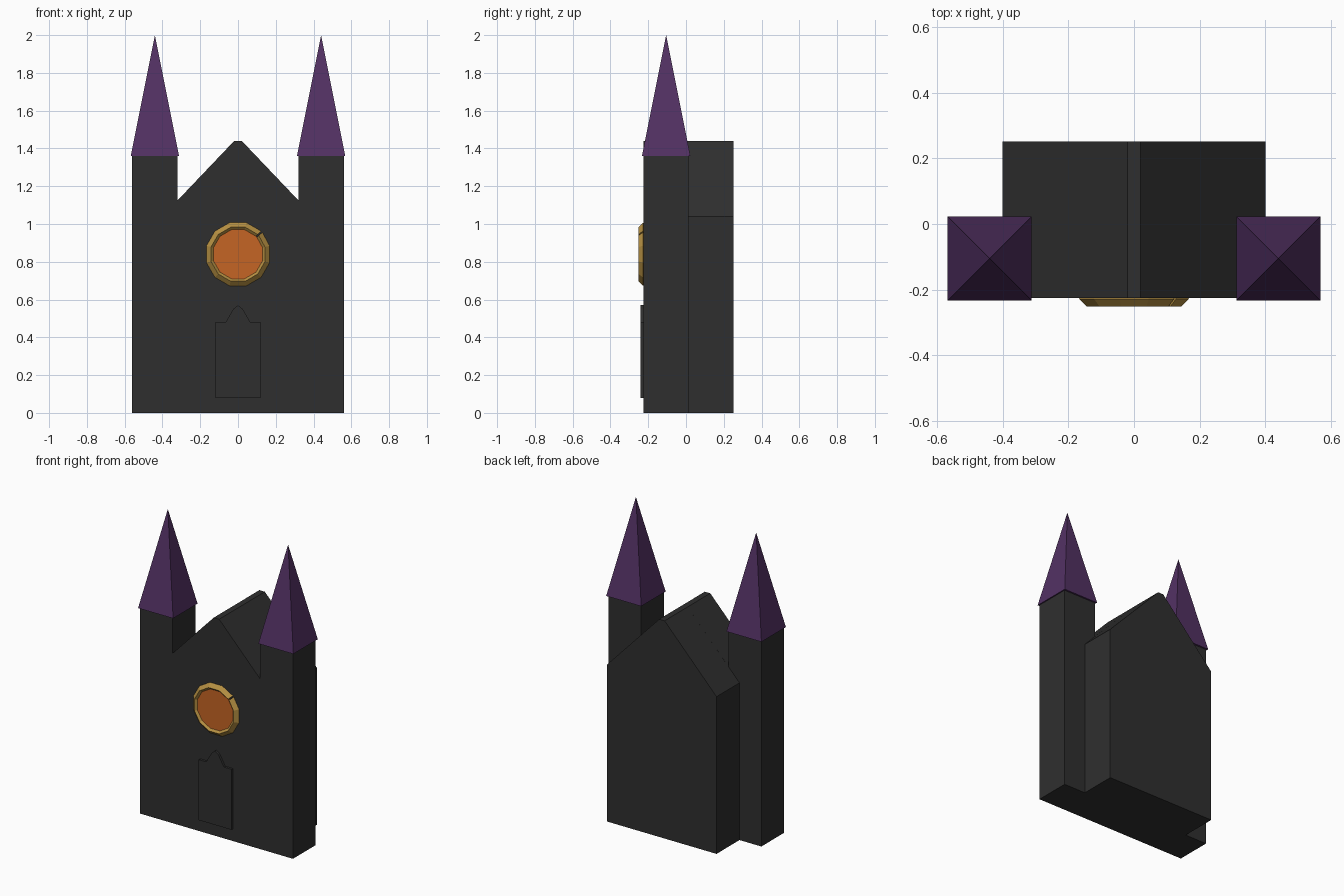
import bpy, bmesh
from math import sin, cos, radians

cube = bpy.data.objects.get("Cube")
if cube:
    bpy.data.objects.remove(cube, do_unlink=True)


def material(name, rgb):
    m = bpy.data.materials.new(name)
    m.use_nodes = True
    m.diffuse_color = (*rgb, 1)
    m.node_tree.nodes["Principled BSDF"].inputs["Base Color"].default_value = (*rgb, 1)
    return m


STONE = material("dark stone", (0.028, 0.028, 0.028))
PURPLE = material("purple slate", (0.085, 0.031, 0.125))
GOLD = material("gold trim", (0.47, 0.28, 0.055))
ORANGE = material("orange glass", (0.56, 0.13, 0.018))


def finish(name, bm, mat):
    bmesh.ops.recalc_face_normals(bm, faces=bm.faces)
    mesh = bpy.data.meshes.new(name)
    bm.to_mesh(mesh)
    bm.free()
    mesh.materials.append(mat)
    obj = bpy.data.objects.new(name, mesh)
    bpy.context.collection.objects.link(obj)
    return obj


def extrude_profile(name, outline, front, back, mat):
    """Solid from an x-z outline, running from y = front to y = back."""
    bm = bmesh.new()
    face = bm.faces.new([bm.verts.new((x, front, z)) for x, z in outline])
    moved = bmesh.ops.extrude_face_region(bm, geom=[face], use_keep_orig=True)["geom"]
    verts = [v for v in moved if isinstance(v, bmesh.types.BMVert)]
    bmesh.ops.translate(bm, verts=verts, vec=(0, back - front, 0))
    return finish(name, bm, mat)


def mirrored(half):
    """Complete a right-hand half outline across x = 0."""
    return half + [(-x, z) for x, z in reversed(half) if x > 0]


FRONT, MID, BACK = -0.225, 0.012, 0.252

# Facade with twin towers and the gable between them
extrude_profile("facade", mirrored([(0.56, 0), (0.56, 1.365), (0.32, 1.365),
                                    (0.32, 1.125), (0.02, 1.44)]), FRONT, MID, STONE)

# Hall behind the facade
extrude_profile("hall", mirrored([(0.4, 0), (0.4, 1.04), (0.02, 1.44)]), MID, BACK, STONE)

# Door with a small pointed arch
extrude_profile("door", mirrored([(0.12, 0.08), (0.12, 0.48), (0.065, 0.48),
                                  (0.025, 0.55), (0, 0.57)]), -0.24, FRONT, STONE)

# Pyramid spires
for side, label in ((1, "left"), (-1, "right")):
    bm = bmesh.new()
    cx, cy, half, base = side * 0.44, -0.105, 0.128, 1.36
    ring = [bm.verts.new((cx + half * a, cy + half * b, base))
            for a, b in ((-1, -1), (1, -1), (1, 1), (-1, 1))]
    tip = bm.verts.new((cx, cy, 2))
    bm.faces.new(ring)
    for i in range(4):
        bm.faces.new((ring[i], ring[(i + 1) % 4], tip))
    finish(label + "_spire", bm, PURPLE)

# Round window frame: diamond section swept round, with a narrow seam
CZ = 0.84
bm = bmesh.new()
section = [(0.173, FRONT - 0.003), (0.148, -0.252), (0.123, FRONT - 0.003), (0.148, -0.2)]
angles = [radians(45 + 30 * i) for i in range(12)] + [radians(402)]
loops = [[bm.verts.new((r * cos(a), y, CZ + r * sin(a))) for r, y in section]
         for a in angles]
for p, q in zip(loops, loops[1:]):
    for i in range(4):
        j = (i + 1) % 4
        bm.faces.new((p[i], p[j], q[j], q[i]))
bm.faces.new(loops[0])
bm.faces.new(loops[-1])
finish("window_frame", bm, GOLD)

# Window glass
glass = [(0.136 * cos(radians(15 + 30 * i)), CZ + 0.136 * sin(radians(15 + 30 * i)))
         for i in range(12)]
extrude_profile("window_glass", glass, -0.239, FRONT, ORANGE)
